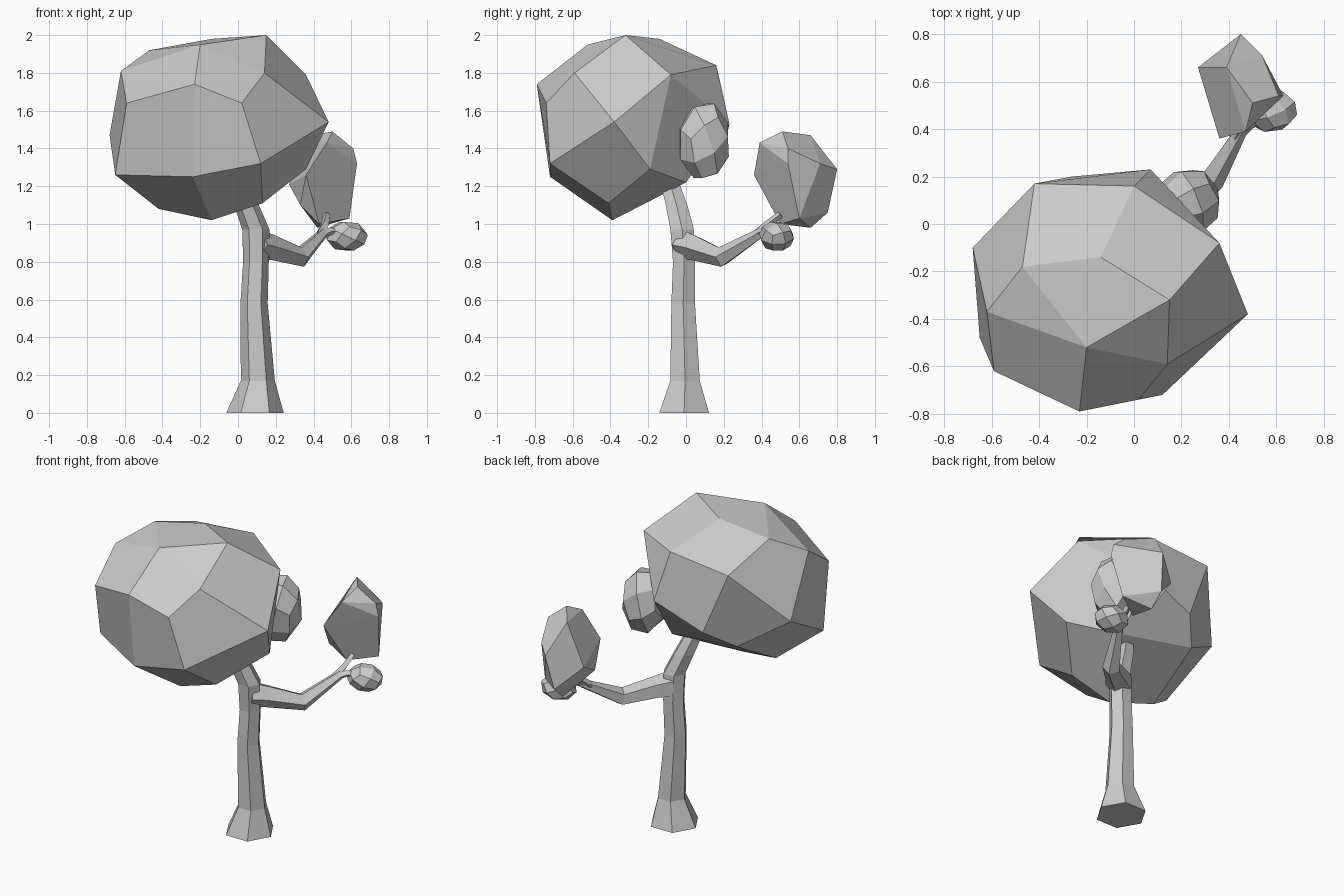
import bpy, bmesh, math
from mathutils import Vector, Matrix, Euler

if "Cube" in bpy.data.objects:
    bpy.data.objects.remove(bpy.data.objects["Cube"])


def finish(bm, name):
    bmesh.ops.recalc_face_normals(bm, faces=bm.faces)
    me = bpy.data.meshes.new(name)
    bm.to_mesh(me)
    bm.free()
    ob = bpy.data.objects.new(name, me)
    bpy.context.collection.objects.link(ob)
    return ob


def tube(name, path, sides, level=False):
    """Faceted limb through (x, y, z, radius) points."""
    bm = bmesh.new()
    pts = [Vector(p[:3]) for p in path]
    rings = []
    for i, p in enumerate(pts):
        t = pts[min(i + 1, len(pts) - 1)] - pts[max(i - 1, 0)]
        t = Vector((0, 0, 1)) if level else t.normalized()
        u = Vector((1, 0, 0)) if level else t.cross(Vector((0, 0, 1))).normalized()
        v = t.cross(u)
        rings.append([bm.verts.new(p + path[i][3] * (math.cos(a) * u + math.sin(a) * v))
                      for a in (math.tau * k / sides for k in range(sides))])
    for a, b in zip(rings, rings[1:]):
        for k in range(sides):
            n = (k + 1) % sides
            bm.faces.new((a[k], a[n], b[n], b[k]))
    bm.faces.new(rings[0])
    bm.faces.new(rings[-1])
    return finish(bm, name)


def hull(name, pts):
    """Faceted leaf mass wrapped around a few corner points."""
    bm = bmesh.new()
    vs = [bm.verts.new(p) for p in pts]
    res = bmesh.ops.convex_hull(bm, input=vs)
    loose = [v for v in bm.verts if not v.link_faces]
    bmesh.ops.delete(bm, geom=loose, context='VERTS')
    bmesh.ops.join_triangles(bm, faces=bm.faces, angle_face_threshold=0.45,
                             angle_shape_threshold=1.2)
    return finish(bm, name)


def clump(name, loc, radii, rot):
    """Small leaf mass: a 24-quad ball, turned and squashed."""
    bm = bmesh.new()
    bmesh.ops.create_cube(bm, size=2)
    bmesh.ops.subdivide_edges(bm, edges=bm.edges, cuts=1, use_grid_fill=True)
    turn = Euler(rot).to_matrix()
    for v in bm.verts:
        d = turn @ v.co.normalized()
        v.co = Vector(loc) + Vector([a * b for a, b in zip(d, radii)])
    return finish(bm, name)


# Trunk with flared foot
tube("trunk", [(.09, -.01, 0, .152), (.105, -.005, .17, .09), (.085, -.015, .58, .072),
               (.095, -.01, .8, .068), (.095, -.02, .97, .072), (.045, -.05, 1.1, .066),
               (-.03, -.11, 1.3, .05)], 6, level=True)

# Side branch and its two twigs
tube("branch", [(.10, -.01, .89, .085), (.17, .05, .875, .07), (.33, .19, .825, .055),
                (.46, .41, .96, .026)], 5)
tube("twig_upper", [(.43, .37, .94, .026), (.46, .43, .995, .022), (.47, .50, 1.05, .018)], 4)
tube("twig_lower", [(.43, .37, .94, .026), (.49, .42, .962, .02), (.57, .46, .95, .016)], 4)

# Main crown
hull("crown", [
    (-.23, -.79, 1.74), (-.20, -.52, 1.95), (.14, -.59, 1.80), (-.14, -.14, 1.98),
    (.15, -.32, 2.0), (.02, -.74, 1.64), (.12, -.72, 1.32), (-.59, -.62, 1.64),
    (-.62, -.37, 1.81), (-.65, -.48, 1.26), (-.68, -.10, 1.47), (-.47, -.18, 1.92),
    (-.42, .17, 1.80), (0, .16, 1.84), (.36, -.08, 1.79), (.48, -.38, 1.54),
    (-.26, .20, 1.40), (.07, .23, 1.53), (-.24, -.72, 1.25), (-.14, -.39, 1.02),
    (.13, -.41, 1.11), (-.42, -.32, 1.08), (.36, -.19, 1.29), (-.4, .05, 1.29),
    (.1, 0, 1.22)])

# Upright leaf mass at the branch end
hull("branch_foliage", [
    (.36, .36, 1.26), (.47, .39, 1.43), (.50, .51, 1.49), (.61, .54, 1.40),
    (.63, .54, 1.32), (.54, .71, 1.32), (.45, .80, 1.29), (.39, .66, 1.47),
    (.27, .66, 1.21), (.42, .75, 1.06), (.59, .60, 1.03), (.42, .66, .98),
    (.43, .50, 1.0), (.33, .46, 1.10)])

# Small leaf masses
clump("crown_side_foliage", (.23, .095, 1.44), (.14, .145, .215), (.5, .3, .4))
clump("twig_foliage", (.575, .48, .935), (.115, .095, .082), (.3, .5, .6))
